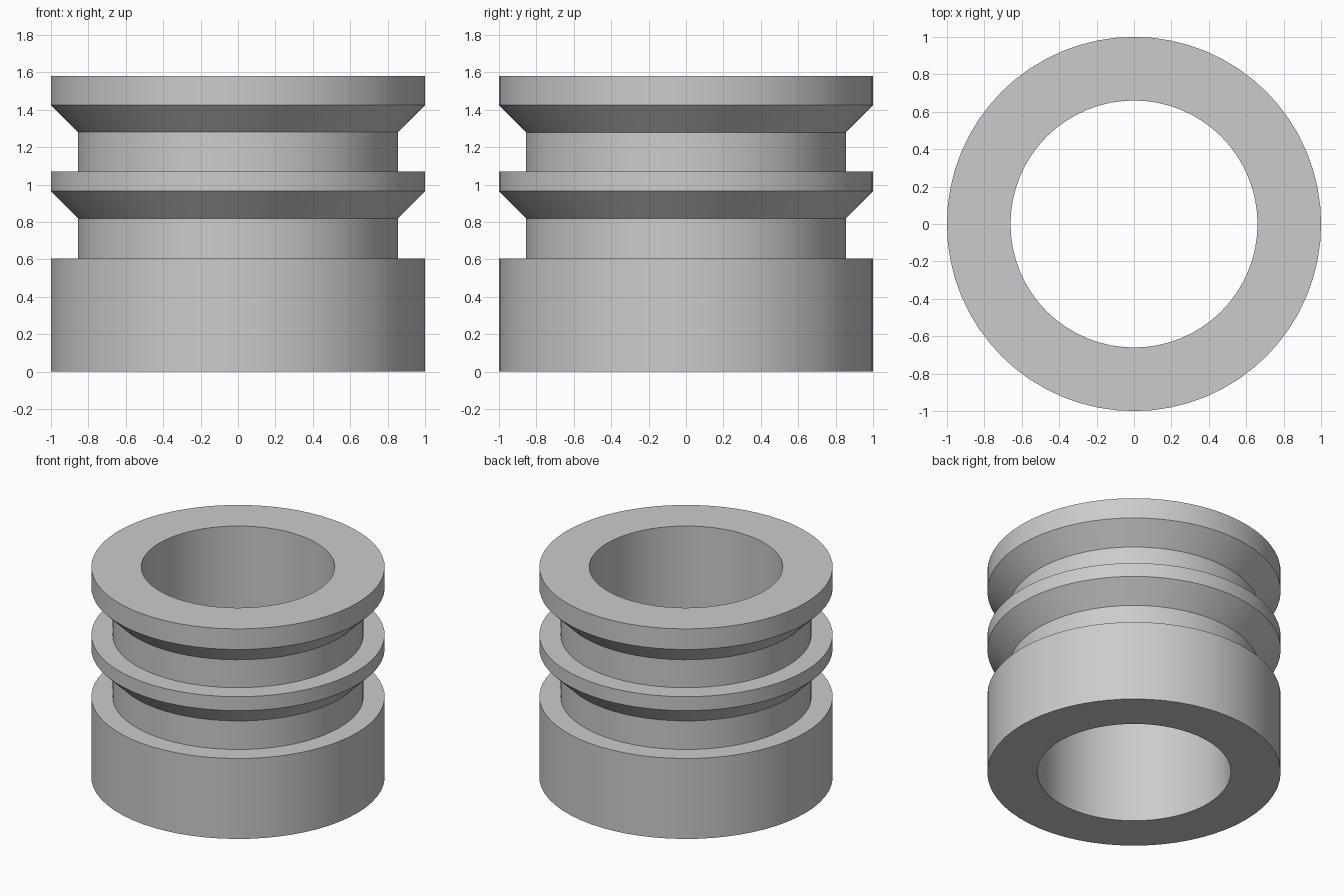
import bpy
import bmesh
import math

cube = bpy.data.objects.get("Cube")
if cube:
    bpy.data.objects.remove(cube)

SEGMENTS = 64
OUTER, GROOVE, BORE = 1.0, 0.855, 0.66

# Plain grey material
grey = bpy.data.materials.new("plain grey")
grey.use_nodes = True
colour = (0.6, 0.6, 0.6, 1)
grey.diffuse_color = colour
grey.node_tree.nodes["Principled BSDF"].inputs["Base Color"].default_value = colour

# Closed cross-section: base, two grooves with sloped upper walls, top rim, bore
profile = [
    (BORE, 0), (OUTER, 0), (OUTER, 0.605),
    (GROOVE, 0.605), (GROOVE, 0.82), (OUTER, 0.965), (OUTER, 1.07),
    (GROOVE, 1.07), (GROOVE, 1.28), (OUTER, 1.425), (OUTER, 1.58),
    (BORE, 1.58),
]

# Sweep the section around the vertical axis
bm = bmesh.new()
verts = [bm.verts.new((r, 0, z)) for r, z in profile]
edges = [bm.edges.new((v, verts[(i + 1) % len(verts)])) for i, v in enumerate(verts)]
bmesh.ops.spin(bm, geom=verts + edges, cent=(0, 0, 0), axis=(0, 0, 1),
               angle=math.tau, steps=SEGMENTS, use_merge=True)
bmesh.ops.remove_doubles(bm, verts=bm.verts, dist=0.0001)
bmesh.ops.recalc_face_normals(bm, faces=bm.faces)

mesh = bpy.data.meshes.new("grooved_bushing")
bm.to_mesh(mesh)
bm.free()
mesh.materials.append(grey)
bushing = bpy.data.objects.new("grooved_bushing", mesh)
bpy.context.collection.objects.link(bushing)

# Smooth round walls with crisp rims
bpy.ops.object.select_all(action="DESELECT")
bushing.select_set(True)
bpy.context.view_layer.objects.active = bushing
bpy.ops.object.shade_smooth_by_angle(angle=math.radians(30))
